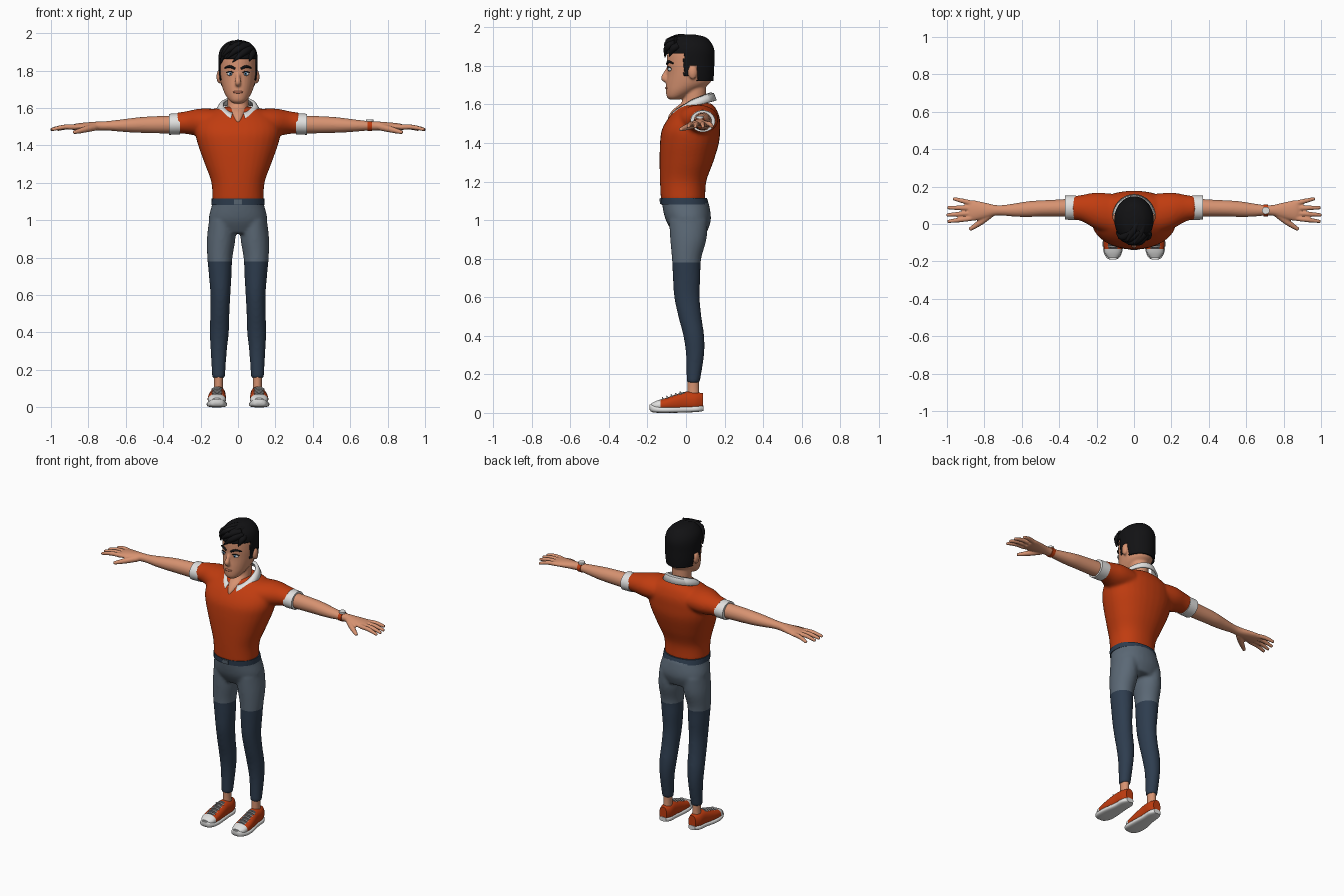
import bpy, bmesh, math
from mathutils import Vector

if "Cube" in bpy.data.objects:
    bpy.data.objects.remove(bpy.data.objects["Cube"])

def material(name, rgb):
    m = bpy.data.materials.new(name)
    m.diffuse_color = (*rgb, 1)
    m.use_nodes = True
    m.node_tree.nodes["Principled BSDF"].inputs["Base Color"].default_value = m.diffuse_color
    return m

SKIN = material("skin", (0.68, 0.29, 0.165))
SHIRT = material("rust orange", (0.53, 0.045, 0.005))
WHITE = material("white", (0.75, 0.75, 0.74))
HAIR = material("hair black", (0.006, 0.006, 0.007))
GREY = material("slate grey", (0.105, 0.14, 0.18))
NAVY = material("navy", (0.027, 0.046, 0.077))
BLUE = material("eye blue", (0.12, 0.27, 0.45))
DARK = material("charcoal", (0.07, 0.065, 0.065))
LIPS = material("lips", (0.5, 0.17, 0.1))

def finish(name, bm, mats, mirror=False, angle=50):
    me = bpy.data.meshes.new(name)
    bmesh.ops.recalc_face_normals(bm, faces=bm.faces)
    for f in bm.faces:
        f.smooth = True
    bm.to_mesh(me)
    bm.free()
    me.set_sharp_from_angle(angle=math.radians(angle))
    for m in mats if isinstance(mats, list) else [mats]:
        me.materials.append(m)
    ob = bpy.data.objects.new(name, me)
    bpy.context.collection.objects.link(ob)
    if mirror:
        ob.modifiers.new("mirror", 'MIRROR').use_mirror_merge = False
    return ob

def spline(rows, sub):
    """Catmull-Rom through rows of numbers."""
    out = []
    for i in range(len(rows) - 1):
        a, b, c, d = (rows[max(0, min(len(rows) - 1, i + k))] for k in (-1, 0, 1, 2))
        for s in range(sub):
            t = s / sub
            out.append([0.5 * (2 * q + (r - p) * t + (2 * p - 5 * q + 4 * r - w) * t * t
                        + (3 * q - p - 3 * r + w) * t ** 3) for p, q, r, w in zip(a, b, c, d)])
    return out + [list(rows[-1])]

def skin(rings):
    """Bridge rings of points and cap both ends."""
    bm = bmesh.new()
    vs = [[bm.verts.new(p) for p in r] for r in rings]
    n = len(vs[0])
    for a, b in zip(vs, vs[1:]):
        for i in range(n):
            bm.faces.new((a[i], a[(i + 1) % n], b[(i + 1) % n], b[i]))
    bm.faces.new(vs[0])
    bm.faces.new(vs[-1])
    return bm

def loft_bm(rows, axis='z', n=32, sub=5, power=2.0):
    """Rows: position along axis, centre u, centre v, radius u, radius v."""
    rings = []
    for t, u, v, ru, rv in spline(rows, sub):
        ring = []
        for i in range(n):
            a = 2 * math.pi * i / n
            c, s = math.cos(a), math.sin(a)
            p = u + ru * math.copysign(abs(c) ** (2 / power), c)
            q = v + rv * math.copysign(abs(s) ** (2 / power), s)
            ring.append({'x': (t, p, q), 'y': (p, t, q), 'z': (p, q, t)}[axis])
        rings.append(ring)
    return skin(rings)

def loft(name, rows, mat, mirror=False, **kw):
    return finish(name, loft_bm(rows, **kw), mat, mirror)

def tube(name, rows, mat, mirror=False, n=12, sub=5):
    """Rows: x, y, z, radius."""
    rows = spline(rows, sub)
    pts = [Vector(r[:3]) for r in rows]
    rings = []
    for i, p in enumerate(pts):
        q = (pts[min(i + 1, len(pts) - 1)] - pts[max(i - 1, 0)]).to_track_quat('Z', 'Y')
        rings.append([p + q @ Vector((math.cos(k * 2 * math.pi / n), math.sin(k * 2 * math.pi / n), 0)) * rows[i][3]
                      for k in range(n)])
    return finish(name, skin(rings), mat, mirror)

def ball(name, centre, size, mat, mirror=False):
    bm = bmesh.new()
    bmesh.ops.create_uvsphere(bm, u_segments=24, v_segments=14, radius=1)
    for v in bm.verts:
        v.co = Vector(centre) + Vector([a * b for a, b in zip(v.co, size)])
    return finish(name, bm, mat, mirror)

def baked(ob):
    return bpy.data.meshes.new_from_object(ob.evaluated_get(bpy.context.evaluated_depsgraph_get()))

def fuse(name, parts, mat, voxel, smooth, mirror=False):
    """Melt overlapping parts into one smooth surface."""
    bm = bmesh.new()
    for p in parts:
        bm.from_mesh(baked(p))
        bpy.data.objects.remove(p)
    ob = finish(name, bm, mat)
    r = ob.modifiers.new("remesh", 'REMESH')
    r.mode, r.voxel_size = 'VOXEL', voxel
    s = ob.modifiers.new("smooth", 'SMOOTH')
    s.factor, s.iterations = 0.5, smooth
    bm = bmesh.new()
    bm.from_mesh(baked(ob))
    bpy.data.objects.remove(ob)
    return finish(name, bm, mat, mirror, 180)

# Shirt: torso with sleeves, cuffs, collar
torso = loft("torso", [(1.10, 0, -.015, .137, .115), (1.2, 0, -.015, .142, .12), (1.3, 0, .002, .177, .139),
             (1.4, 0, .018, .213, .153), (1.47, 0, .026, .228, .151), (1.53, 0, .042, .215, .133),
             (1.58, 0, .055, .16, .10), (1.607, 0, .06, .085, .07)], SHIRT, power=2.2)
sleeve = loft("sleeve", [(.1, .05, 1.52, .11, .075), (.2, .07, 1.523, .098, .074), (.28, .085, 1.522, .07, .06),
              (.33, .086, 1.519, .063, .056)], SHIRT, True, axis='x')
fuse("shirt", [torso, sleeve], SHIRT, .009, 8)
loft("sleeve_cuff", [(.31, .087, 1.515, .065, .057), (.37, .087, 1.513, .064, .056)], WHITE, True, axis='x', sub=1)
bm = bmesh.new()
rows = []
for i in range(49):
    a = .38 + (2 * math.pi - .76) * i / 48
    s, c = math.sin(a), math.cos(a)
    rows.append([bm.verts.new(p) for p in (
        (.078 * s, .035 - .09 * c, 1.622 - .035 * c - .02 * max(c, 0)),
        (.095 * s, .033 - .108 * c, 1.614 - .04 * c - .025 * max(c, 0)),
        (.112 * s, .030 - .124 * c, 1.590 - .03 * c - .055 * max(c, 0)))])
for a, b in zip(rows, rows[1:]):
    for k in (0, 1):
        bm.faces.new((a[k], a[k + 1], b[k + 1], b[k]))
collar = finish("collar", bm, WHITE)
sol = collar.modifiers.new("thickness", 'SOLIDIFY')
sol.thickness, sol.offset = .012, 0

# Arms and hands
arm = [loft("arm_core", [(.34, .087, 1.512, .048, .048), (.42, .085, 1.511, .045, .046), (.5, .083, 1.51, .043, .043),
            (.56, .08, 1.508, .042, .039), (.63, .075, 1.506, .036, .032), (.7, .073, 1.505, .028, .025),
            (.745, .073, 1.504, .029, .024), (.8, .072, 1.502, .043, .022), (.86, .072, 1.499, .055, .019),
            (.885, .072, 1.497, .05, .014)], SKIN, axis='x')]
for x0, y0, x1, y1 in ((.87, .03, .998, .013), (.87, .058, 1.003, .048), (.87, .086, .998, .087), (.86, .11, .968, .136)):
    arm.append(tube("finger", [(x0, y0, 1.498, .014), ((x0 + x1) / 2, (y0 + y1) / 2, 1.498, .013),
                               (x1, y1, 1.484, .009)], SKIN))
arm.append(tube("thumb", [(.765, .055, 1.498, .02), (.82, .01, 1.485, .017), (.88, -.03, 1.469, .01)], SKIN))
fuse("arm", arm, SKIN, .005, 4, True)

# Wristwatch
loft("watch_band", [(.693, .073, 1.505, .032, .029), (.716, .073, 1.505, .032, .029)], SHIRT, axis='x', sub=1)
loft("watch_dial", [(1.528, .705, .072, .02, .02), (1.54, .705, .072, .02, .02)], WHITE, sub=1)

# Trousers: slate above the knee line, navy below
leg = loft("leg", [(.155, .104, .037, .034, .034), (.3, .103, .047, .043, .047), (.4, .1, .04, .051, .054),
           (.5, .097, .02, .051, .06), (.6, .094, .005, .053, .066), (.7, .095, .003, .06, .071),
           (.8, .097, .003, .067, .076), (.9, .09, .012, .076, .094), (1.0, .085, .012, .07, .1)], NAVY, True)
hips = loft("hips", [(.93, 0, .02, .12, .085), (1.0, 0, .012, .156, .117), (1.08, 0, -.002, .14, .122),
            (1.11, 0, -.01, .134, .116)], GREY, power=2.2)
pants = fuse("trousers", [leg, hips], [GREY, NAVY], .009, 6)
bm = bmesh.new()
bm.from_mesh(pants.data)
bmesh.ops.bisect_plane(bm, geom=bm.verts[:] + bm.edges[:] + bm.faces[:], plane_co=(0, 0, .78), plane_no=(0, 0, 1))
for f in bm.faces:
    f.material_index = int(f.calc_center_median().z < .78)
bm.to_mesh(pants.data)
bm.free()
loft("waistband", [(1.082, 0, -.006, .143, .124), (1.115, 0, -.012, .141, .121)], NAVY, sub=1, power=2.2)
loft("belt_buckle", [(1.085, 0, -.129, .022, .006), (1.112, 0, -.132, .022, .006)], GREY, sub=1, power=8)

# Ankles and shoes
loft("ankle", [(.06, .104, .04, .03, .034), (.11, .104, .038, .024, .03), (.18, .104, .037, .026, .03)], SKIN, True)
loft("shoe_sole", [(-.19, .113, .032, .016, .012), (-.178, .113, .024, .036, .019), (-.14, .113, .017, .052, .017),
     (-.08, .113, .016, .053, .016), (0, .108, .018, .043, .016), (.06, .106, .021, .041, .016),
     (.09, .105, .024, .024, .014)], WHITE, True, axis='y', power=3)
bm = loft_bm([(-.18, .113, .034, .026, .016), (-.15, .113, .038, .045, .026), (-.1, .113, .045, .049, .034),
              (-.05, .111, .053, .046, .044), (0, .108, .06, .041, .05), (.05, .106, .06, .039, .048),
              (.087, .105, .06, .026, .042)], axis='y', n=40, sub=8, power=2.3)
for f in bm.faces:
    c = f.calc_center_median()
    if c.y < -.135:
        f.material_index = 1
    elif c.y < -.005 and c.z > .05 and abs(c.x - .112) < .024:
        f.material_index = 2
finish("shoe_upper", bm, [SHIRT, WHITE, DARK], True)
for i in range(5):
    y, z = -.118 + .023 * i, .076 + .0075 * i
    tube("shoe_lace", [(.084, y, z - .01, .004), (.112, y - .004, z + .002, .004), (.14, y, z - .01, .004)],
         WHITE, True, n=8, sub=3)

# Head with neck, nose and ears
fuse("head", [
    loft("skull", [(1.625, 0, -.06, .025, .025), (1.64, 0, -.05, .046, .05), (1.67, 0, -.023, .067, .081),
         (1.71, 0, .01, .084, .113), (1.76, 0, .02, .094, .118), (1.82, 0, .022, .098, .121),
         (1.88, 0, .022, .094, .116), (1.92, 0, .025, .07, .09), (1.945, 0, .025, .035, .045)], SKIN),
    loft("neck", [(1.515, 0, -.02, .022, .075), (1.54, 0, -.012, .034, .08), (1.575, 0, .012, .05, .078),
         (1.62, 0, .042, .056, .06), (1.70, 0, .045, .056, .06)], SKIN),
    tube("nose", [(0, -.09, 1.792, .009), (0, -.107, 1.757, .013), (0, -.113, 1.737, .017), (0, -.1, 1.722, .012)], SKIN),
    ball("ear", (.101, .035, 1.768), (.014, .024, .037), SKIN, True)], SKIN, .006, 4)

# Face details
ball("eye_white", (.041, -.082, 1.783), (.019, .011, .011), WHITE, True)
ball("iris", (.041, -.0895, 1.783), (.009, .005, .0095), BLUE, True)
ball("pupil", (.041, -.0935, 1.783), (.004, .002, .004), HAIR, True)
tube("upper_lash", [(.021, -.092, 1.786, .002), (.04, -.093, 1.796, .003), (.063, -.077, 1.788, .002)], HAIR, True, n=8)
tube("eyebrow", [(.016, -.098, 1.81, .006), (.045, -.09, 1.822, .007), (.073, -.066, 1.813, .003)], HAIR, True)
ball("lips", (0, -.097, 1.685), (.027, .011, .008), LIPS)

# Hair: cap trimmed along the hairline, plus swept locks
bm = loft_bm([(1.71, 0, .04, .09, .10), (1.76, 0, .03, .1, .115), (1.82, 0, .025, .104, .122),
              (1.88, 0, .022, .104, .125), (1.92, 0, .02, .091, .111), (1.95, 0, .02, .06, .08),
              (1.962, 0, .02, .025, .03)], n=96, sub=10)
def hairline(y):
    return 1.72 if y > .06 else 1.80 if y > .02 else 1.75 if y > -.012 else 1.865
bmesh.ops.delete(bm, geom=[f for f in bm.faces if f.calc_center_median().z < hairline(f.calc_center_median().y)],
                 context='FACES')
cap = finish("hair_cap", bm, HAIR)
cap.modifiers.new("thickness", 'SOLIDIFY').thickness = .01
for a, b, c in (((.06, -.05, 1.935), (0, -.095, 1.915), (-.065, -.09, 1.862)),
                ((.07, -.05, 1.92), (.03, -.095, 1.897), (-.03, -.11, 1.845)),
                ((0, -.03, 1.945), (-.06, -.07, 1.915), (-.096, -.04, 1.83)),
                ((.03, -.04, 1.94), (-.03, -.08, 1.925), (-.085, -.075, 1.875)),
                ((.075, -.04, 1.905), (.075, -.066, 1.89), (.062, -.087, 1.85)),
                ((.02, .01, 1.945), (-.01, -.045, 1.945), (-.045, -.1, 1.94)),
                ((.05, 0, 1.935), (.03, -.06, 1.935), (.0, -.105, 1.935))):
    tube("hair_lock", [(*a, .018), (*b, .019), (*c, .002)], HAIR)
